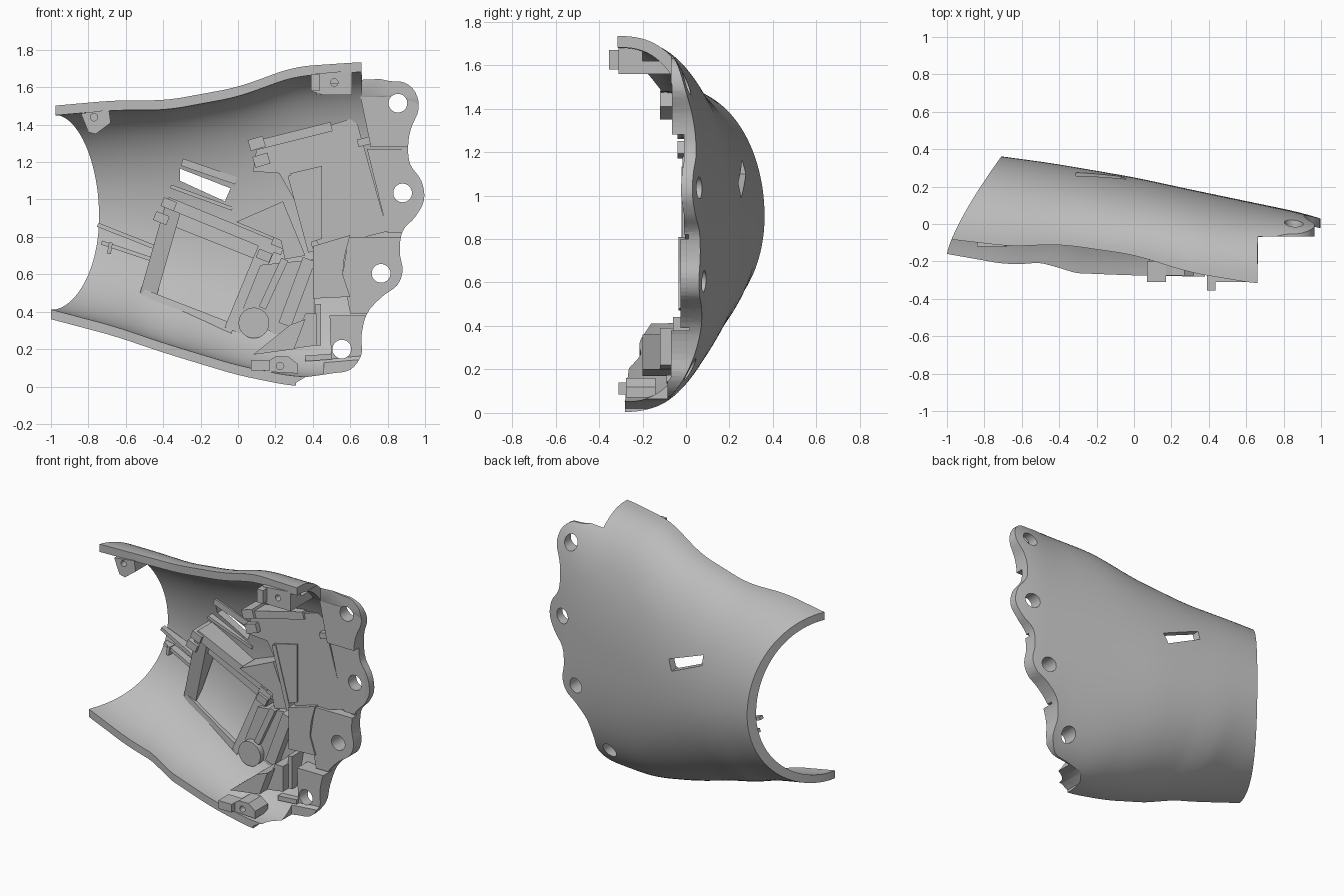
import bpy, bmesh, math
from mathutils import Vector

if "Cube" in bpy.data.objects:
    bpy.data.objects.remove(bpy.data.objects["Cube"], do_unlink=True)

grey = bpy.data.materials.new("plain_grey")
grey.use_nodes = True
grey.diffuse_color = (0.5, 0.5, 0.5, 1)
grey.node_tree.nodes["Principled BSDF"].inputs["Base Color"].default_value = (0.5, 0.5, 0.5, 1)

WALL = 0.052
# cross-sections: x, bottom z, top z, bottom edge y, top edge y, back y, roundness
SECTIONS = [(-1, .36, 1.50, -.16, -.08, .40, 2), (-.66, .27, 1.53, -.22, -.12, .355, 2),
            (-.44, .195, 1.53, -.2, -.11, .325, 2), (-.38, .175, 1.53, -.26, -.11, .315, 2),
            (0, .06, 1.60, -.275, -.165, .25, 2.1), (.3, 0, 1.71, -.28, -.26, .185, 2.3),
            (.66, 0, 1.735, -.29, -.32, .11, 2.5), (.9, 0, 1.74, -.29, -.32, .06, 3.1),
            (1.06, 0, 1.74, -.29, -.32, .01, 3.4)]


def linear_section(x):
    k = 0
    while k < len(SECTIONS) - 2 and x > SECTIONS[k + 1][0]:
        k += 1
    a, b = SECTIONS[k], SECTIONS[k + 1]
    f = (x - a[0]) / (b[0] - a[0])
    return [p + (q - p) * f for p, q in zip(a, b)]


def section(x):
    rows = [linear_section(x + d * 0.04) for d in range(-2, 3)]
    return [sum(col) / 5 for col in zip(*rows)][1:]


def skin_y(x, z):
    """Depth of the outer skin behind a point of the front plane."""
    zb, zt, yb, yt, back, n = section(x)
    u = (z - (zb + zt) / 2) / ((zt - zb) / 2)
    edge = yb if u < 0 else yt
    return edge + (back - edge) * max(0, 1 - abs(u) ** n) ** (1 / n)


def add(name, bm):
    mesh = bpy.data.meshes.new(name)
    bm.to_mesh(mesh)
    bm.free()
    mesh.materials.append(grey)
    obj = bpy.data.objects.new(name, mesh)
    bpy.context.scene.collection.objects.link(obj)
    return obj


def prism(name, pts, front, back=None):
    """Polygon at one depth (or a depth per corner) pushed back, by default into the wall."""
    fronts = front if isinstance(front, list) else [front] * len(pts)
    bm = bmesh.new()
    f = [bm.verts.new((x, y, z)) for (x, z), y in zip(pts, fronts)]
    b = [bm.verts.new((x, max(y + .01, skin_y(x, z) - .03) if back is None else back, z))
         for (x, z), y in zip(pts, fronts)]
    bm.faces.new(f)
    bm.faces.new(b[::-1])
    for i in range(len(f)):
        j = (i + 1) % len(f)
        bm.faces.new((f[i], b[i], b[j], f[j]))
    bmesh.ops.recalc_face_normals(bm, faces=bm.faces)
    return add(name, bm)


def disc(x, z, r, sides=32):
    return [(x + r * math.cos(i * math.tau / sides), z + r * math.sin(i * math.tau / sides))
            for i in range(sides)]


def bar(name, p, q, width, y0, y1=None, back=None):
    """Straight wall from p to q with front depth y0 to y1."""
    p, q = Vector(p), Vector(q)
    d = (q - p).normalized()
    s = Vector((-d.y, d.x)) * width / 2
    y1 = y0 if y1 is None else y1
    return prism(name, [p - s, q - s, q + s, p + s], [y0, y1, y1, y0], back)


def rect(x0, x1, z0, z1):
    return [(x0, z0), (x1, z0), (x1, z1), (x0, z1)]


def rounded(pts, steps=4):
    """Smooth curve through the points."""
    v = [Vector(p) for p in pts]
    v = [v[0]] + v + [v[-1]]
    out = []
    for a, b, c, d in zip(v, v[1:], v[2:], v[3:]):
        for k in range(steps):
            t = k / steps
            out.append((2 * b + (c - a) * t + (2 * a - 5 * b + 4 * c - d) * t * t
                        + (3 * b - a - 3 * c + d) * t ** 3) / 2)
    return out + [v[-1]]


def cut(obj, cutter, operation='DIFFERENCE'):
    m = obj.modifiers.new("cut", 'BOOLEAN')
    m.operation, m.object, m.solver = operation, cutter, 'EXACT'
    cutter.hide_render = True


def bake(obj):
    dg = bpy.context.evaluated_depsgraph_get()
    mesh = bpy.data.meshes.new_from_object(obj.evaluated_get(dg))
    obj.modifiers.clear()
    obj.data = mesh


# curved shell: outer and inner skins sharing a slanted round opening
NX, NT = 56, 56
bm = bmesh.new()


def skin(inset):
    grid = []
    for i in range(NX + 1):
        row = []
        for j in range(NT + 1):
            t, s = math.pi * j / NT, i / NX
            x = -1 + 2.06 * s
            for _ in range(10):
                zb, zt, yb, yt, back, n = section(x)
                co = math.cos(t)
                half = (zt - zb) / 2 - inset
                z = (zb + zt) / 2 - half * math.copysign(abs(co) ** (2 / n), co)
                edge = yb if co > 0 else yt
                y = edge + (back - inset - edge) * max(0, math.sin(t)) ** (2 / n)
                left = -1 + .29 * max(0, (y + .16) / .52) ** 1.3
                x = left + (1.06 - left) * s
            row.append(bm.verts.new((x, y, z)))
        grid.append(row)
    for i in range(NX):
        for j in range(NT):
            bm.faces.new((grid[i][j], grid[i][j + 1], grid[i + 1][j + 1], grid[i + 1][j]))
    return ([r[0] for r in grid] + grid[-1][1:] + [r[-1] for r in grid[-2::-1]]
            + grid[0][-2:0:-1])


outer, inner = skin(0), skin(WALL)
for i in range(len(outer)):
    bm.faces.new((outer[i - 1], outer[i], inner[i], inner[i - 1]))
bmesh.ops.recalc_face_normals(bm, faces=bm.faces)
shell = add("shell", bm)

# thick pads behind the scalloped edge, each at its own level
pads = [prism("upper_pad", [(.64, 1.62), (.71, 1.28), (1, 1.28), (1, 1.62)], -.065),
        prism("knuckle_pad", [(.69, 1.27), (.8, .82), (1.01, .82), (1.01, 1.27)], -.01),
        prism("middle_pad", [(.59, .8), (.56, .6), (.6, .39), (.9, .39), (.9, .8)], -.025),
        prism("lower_pad", [(.5, .11), (.49, .38), (.72, .38), (.72, .11)], -.07)]

# scalloped left edge, four round holes, a slot and flush rims beside the pads
lobes = rounded([(.36, .05), (.5, .07), (.6, .09), (.66, .17), (.66, .27), (.69, .39), (.77, .48),
                 (.85, .54), (.88, .62), (.865, .72), (.88, .83), (.95, .91), (.995, 1.0),
                 (.98, 1.1), (.92, 1.19), (.91, 1.29), (.925, 1.38), (.965, 1.48), (.95, 1.57),
                 (.89, 1.625), (.8, 1.635), (.66, 1.67)])
outline = [(-1.3, -.2), (.3, -.2), (.31, .02)] + lobes + [(.66, 1.9), (-1.3, 1.9)]
HOLES = [(.855, 1.515), (.88, 1.035), (.765, .605), (.555, .2)]
slot = [(-.31, 1.165), (-.04, 1.06), (-.07, .99), (-.31, 1.1)]
trim = prism("outline_cutter", outline, -1, 1)
drills = [prism("hole_cutter", pts, -1, 1) for pts in [disc(x, z, .05) for x, z in HOLES] + [slot]]
drills += [prism("rim_cutter", rect(.662, 1.2, 1.3, 2), -1, -.068),
           prism("rim_cutter", rect(.46, 1.2, -.3, .4), -1, -.085)]
for obj in [shell] + pads:
    cut(obj, trim, 'INTERSECT')
    for d in drills:
        cut(obj, d)
    bake(obj)
for c in [trim] + drills:
    bpy.data.objects.remove(c, do_unlink=True)
bpy.context.view_layer.objects.active = shell
shell.select_set(True)
bpy.ops.object.shade_smooth_by_angle(angle=math.radians(35))
shell.select_set(False)

# slot surround
bar("slot_upper_rim", (-.3, 1.2), (-.01, 1.1), .04, .17)
bar("slot_lower_rim", (-.36, 1.07), (-.03, .95), .02, .19)

# tilted tray frame
bar("tray_top_wall", (-.38, .985), (.24, .73), .06, .1, .07)
bar("tray_bottom_wall", (-.52, .49), (-.03, .3), .07, .17, .04)
bar("tray_right_wall", (-.34, .98), (-.48, .49), .09, .1, .17)
bar("tray_left_wall", (.16, .76), (-.03, .3), .09, .07, .04)
bar("tray_inner_top", (-.32, .9), (.13, .72), .1, .15, .1)
for x, z, y in [(-.37, .975, .08), (-.41, .9, .09), (.14, .7, .05), (.22, .77, .05)]:
    bar("tray_clip", (x - .035, z + .014), (x + .035, z - .014), .05, y)

# rails on the wrist side
bar("upper_rail", (-.75, .865), (-.42, .735), .022, .25, .2, .285)
bar("lower_rail", (-.73, .77), (-.46, .68), .022, .25, .2, .285)
bar("rail_stop", (-.68, .77), (-.69, .71), .02, .23, .23, .285)

# stepped plates behind the knuckles
prism("knuckle_plate", [(.08, 1.15), (.1, 1.28), (.6, 1.43), (.64, 1.4), (.8, .83), (.44, .74),
                        (.3, 1.0), (.22, 1.14)], -.005)
bar("plate_ridge", (.1, 1.29), (.5, 1.39), .05, -.02)
bar("plate_tab", (.64, 1.3), (.78, 1.335), .04, -.045)
for x, z in [(.1, 1.3), (.125, 1.21)]:
    bar("plate_clip", (x - .04, z - .012), (x + .04, z + .012), .06, -.04)
prism("pocket_block", [(.28, 1.14), (.45, 1.18), (.45, .79), (.39, .77)], -.015)
bar("pocket_edge", (.28, 1.13), (.39, .72), .03, -.02)
prism("slanted_block", [(-.01, .88), (.24, .99), (.36, .7), (.25, .68), (.23, .78)], .03)
prism("lower_plate", [(.4, .75), (.6, .81), (.57, .7), (.56, .6), (.6, .48), (.4, .47)], -.035)
prism("channel_plate", [(.12, .65), (.41, .68), (.41, .22), (.28, .22), (.02, .4)], .04)
bar("channel_right_wall", (.25, .68), (.13, .42), .04, .01)
bar("channel_left_wall", (.38, .68), (.25, .33), .07, -.02)
prism("round_post", disc(.085, .34, .082), 0.0)

# bottom left corner: gusset and small pocket
prism("gusset", [(.08, .17), (.3, .2), (.36, .36), (.28, .33)], -.2)
prism("gusset_arm", [(.28, .2), (.42, .22), (.42, .39), (.36, .39)], -.12)
bar("pocket_side", (.43, .22), (.43, .44), .03, -.06)
bar("pocket_floor", (.36, .15), (.5, .16), .03, -.09)

# screw bosses along both edges
BOSSES = [("top_left_boss", [(.39, 1.67), (.39, 1.58), (.45, 1.56), (.61, 1.56), (.61, 1.69)],
           -.31, -.2, (.515, 1.625)),
          ("top_right_boss", [(-.84, 1.46), (-.8, 1.36), (-.76, 1.35), (-.68, 1.41), (-.69, 1.48)],
           -.12, 0, (-.77, 1.44)),
          ("bottom_boss", [(.14, .08), (.17, .14), (.2, .16), (.27, .16), (.32, .12), (.32, .07)],
           -.275, -.14, (.225, .11))]
for name, pts, front, back, hole in BOSSES:
    boss = prism(name, pts, front, back)
    drill = prism("drill", disc(*hole, .02, 16), front - .1, back - .04)
    cut(boss, drill)
    bake(boss)
    bpy.data.objects.remove(drill, do_unlink=True)
prism("top_boss_root", rect(.42, .61, 1.56, 1.62), -.25, -.07)

# locating tabs that stand proud of the edges
prism("top_tab", rect(.39, .435, 1.58, 1.67), -.355, -.25)
prism("bottom_tab", rect(.07, .17, .085, .14), -.31, -.2)
